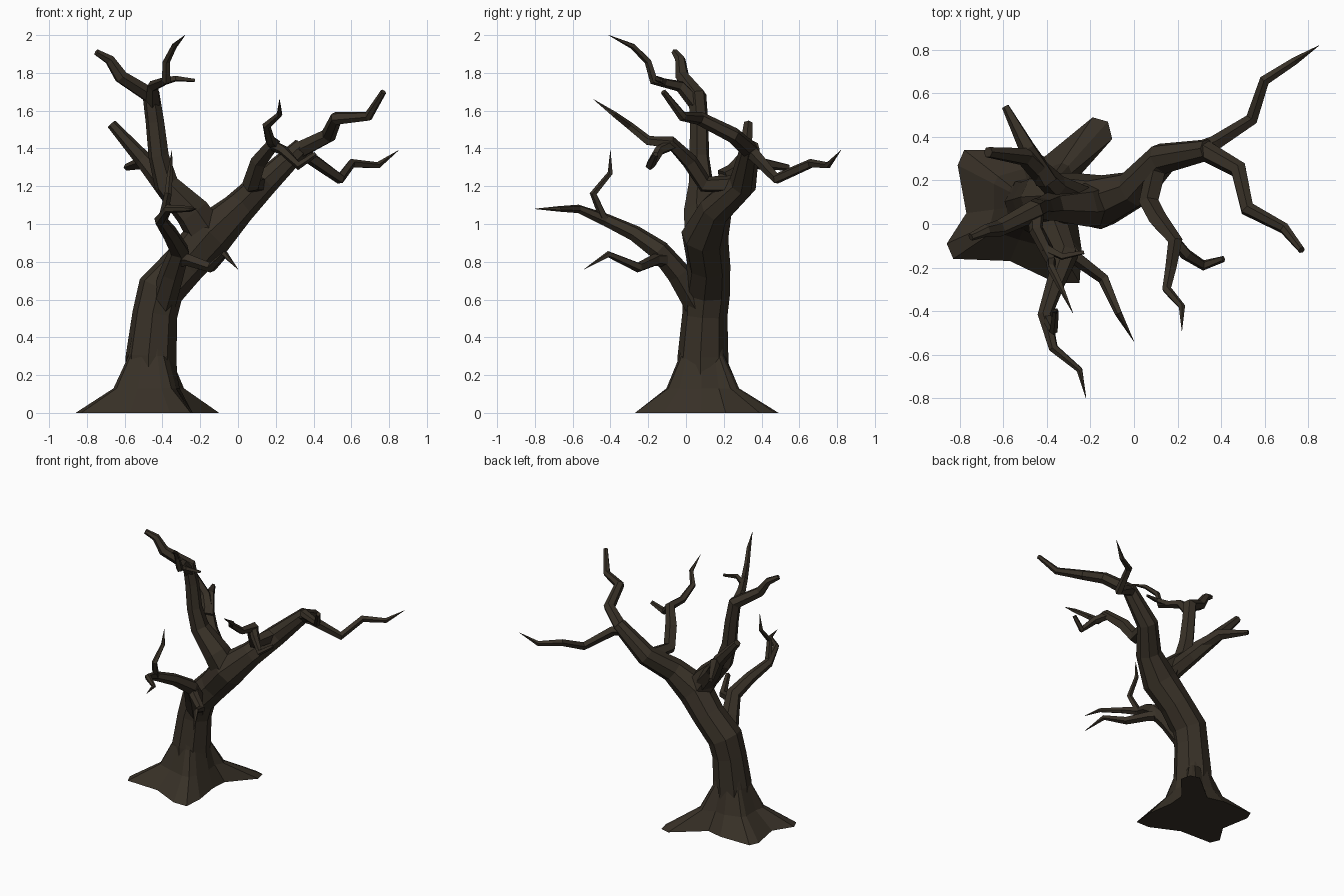
import bpy
import bmesh
import math
from mathutils import Vector

CM = 0.01  # path coordinates are given in hundredths of a unit

if "Cube" in bpy.data.objects:
    bpy.data.objects.remove(bpy.data.objects["Cube"], do_unlink=True)

bark = bpy.data.materials.new("dark_bark")
bark_colour = (0.039, 0.030, 0.020, 1.0)
bark.use_nodes = True
bark.diffuse_color = bark_colour
shader = next(n for n in bark.node_tree.nodes if n.type == "BSDF_PRINCIPLED")
shader.inputs["Base Color"].default_value = bark_colour
shader.inputs["Roughness"].default_value = 0.9


def loft(name, rings):
    """Skin a list of equal-length vertex rings and cap both ends."""
    bm = bmesh.new()
    loops = [[bm.verts.new(co) for co in ring] for ring in rings]
    count = len(loops[0])
    for low, high in zip(loops, loops[1:]):
        for i in range(count):
            j = (i + 1) % count
            bm.faces.new((low[i], low[j], high[j], high[i]))
    bm.faces.new(loops[0][::-1])
    bm.faces.new(loops[-1])
    bmesh.ops.recalc_face_normals(bm, faces=bm.faces[:])
    mesh = bpy.data.meshes.new(name)
    bm.to_mesh(mesh)
    bm.free()
    mesh.materials.append(bark)
    obj = bpy.data.objects.new(name, mesh)
    bpy.context.collection.objects.link(obj)


def limb(name, path, radii, sides=6):
    """Sweep a faceted tube along a path; radii are listed or start/end."""
    points = [Vector(p) * CM for p in path]
    last = len(points) - 1
    if len(radii) == 2:
        start, end = radii
        radii = [start + (end - start) * i / last for i in range(last + 1)]
    rings, side = [], Vector((1, 0.3, 0))
    for i, point in enumerate(points):
        before = (point - points[max(i - 1, 0)]).normalized()
        after = (points[min(i + 1, last)] - point).normalized()
        tangent = (before + after).normalized()
        # carry the side direction along so that the tube does not twist
        side = (side - tangent * side.dot(tangent)).normalized()
        other = tangent.cross(side)
        ring = []
        for k in range(sides):
            a = math.tau * (k + 0.5) / sides
            ring.append(point + (side * math.cos(a) + other * math.sin(a)) * radii[i] * CM)
        rings.append(ring)
    loft(name, rings)


# Root flare: lobed footprint narrowing into the trunk
footprint = [(-10, 39), (-12, 47), (-19, 49), (-41, 31), (-53, 34), (-78, 34), (-81, 27),
             (-77, 5), (-86, -9), (-83, -16), (-57, -17), (-36, -27), (-25, -27),
             (-24, -12), (-27, 8), (-26, 21)]
centre = Vector((-46, 9, 0))
flare = []
for height, keep, radius in ((0, 1, 0), (13, 0.27, 10), (30, 0.05, 11), (46, 0, 10)):
    ring = []
    for x, y in footprint:
        spoke = Vector((x, y, 0)) - centre
        co = centre + spoke * keep + spoke.normalized() * radius
        co.z = height
        ring.append(co * CM)
    flare.append(ring)
loft("root_flare", flare)

# Trunk leaning over into the large left bough
limb("trunk_and_left_bough",
     [(-46, 9, 14), (-46, 9, 30), (-44, 10, 52), (-41, 11, 65), (-28, 12, 79),
      (-15, 10, 94), (0, 16, 108), (13, 30, 121), (34, 34, 141)],
     [14, 13.5, 12, 12.5, 11.5, 12.5, 9, 7.5, 5], sides=8)

# Left bough ends
limb("left_front_branch",
     [(32, 34, 139), (48, 25, 147), (52, 7, 156), (69, -2, 157), (77, -12, 170)],
     [4.8, 4.2, 3.6, 2.6, 1.6])
limb("left_back_branch",
     [(30, 34, 138), (37, 37, 136), (54, 48, 124), (60, 66, 132), (74, 75, 131), (85, 82, 139)],
     [4, 3.6, 3, 2.5, 1.8, 0.1], sides=5)

# Inner branch rising from the left bough
limb("inner_branch",
     [(11, 27, 121), (7, 10, 121), (11, 2, 133), (19, -8, 143), (17, -20, 144),
      (15, -30, 152), (22, -38, 158), (22, -49, 166)],
     [5, 4.8, 4.4, 3.5, 2.7, 2.2, 1.6, 0.1], sides=5)
limb("inner_branch_twig",
     [(18, -7, 142), (24, -14, 139), (32, -19, 131), (41, -16, 137)],
     [3, 2.8, 2.5, 1.5], sides=5)

# Upright right bough
limb("right_bough",
     [(-15, 10, 92), (-24, 8, 106), (-38, 8, 121), (-42, 7, 136), (-44, 7, 154),
      (-46, 6, 168), (-62, -2, 178), (-68, -3, 187), (-75, -6, 191)],
     [11, 9.5, 6.8, 5.5, 5, 5, 3.8, 2.8, 1.8])
limb("top_branch",
     [(-45, 5, 164), (-45, -3, 173), (-38, -17, 176), (-38, -20, 186),
      (-34, -28, 194), (-28, -41, 200)],
     [4, 3.2, 2.5, 2, 1.6, 0.1], sides=5)
limb("top_twig", [(-41, -11, 175), (-33, -15, 177), (-23, -13, 176)], [2.4, 1], sides=4)

# Forked stubs behind the right bough
limb("rear_branch",
     [(-22, 10, 101), (-36, 17, 117), (-50, 31, 134), (-67, 33, 153)],
     [7, 6, 4.5, 2.6])
limb("rear_stub", [(-40, 20, 124), (-49, 35, 133), (-59, 54, 130)], [5.5, 4, 1.8], sides=5)

# Low front branch with its twigs
limb("low_branch",
     [(-40, 6, 57), (-35, -4, 74), (-31, -14, 86), (-36, -27, 95), (-41, -42, 102),
      (-37, -57, 108), (-25, -67, 108), (-22, -80, 108)],
     [7, 6.5, 5.5, 4.3, 3.4, 2.3, 1.5, 0.1])
limb("low_branch_upper_twig",
     [(-40, -43, 102), (-37, -49, 116), (-36, -40, 127), (-35, -40, 139)],
     [2.5, 2, 1.5, 0.1], sides=5)
limb("low_branch_side_twig",
     [(-32, -9, 81), (-26, -16, 81), (-14, -25, 77), (-7, -41, 84), (0, -54, 76)],
     [4, 3.4, 2.8, 1.8, 0.1], sides=5)
